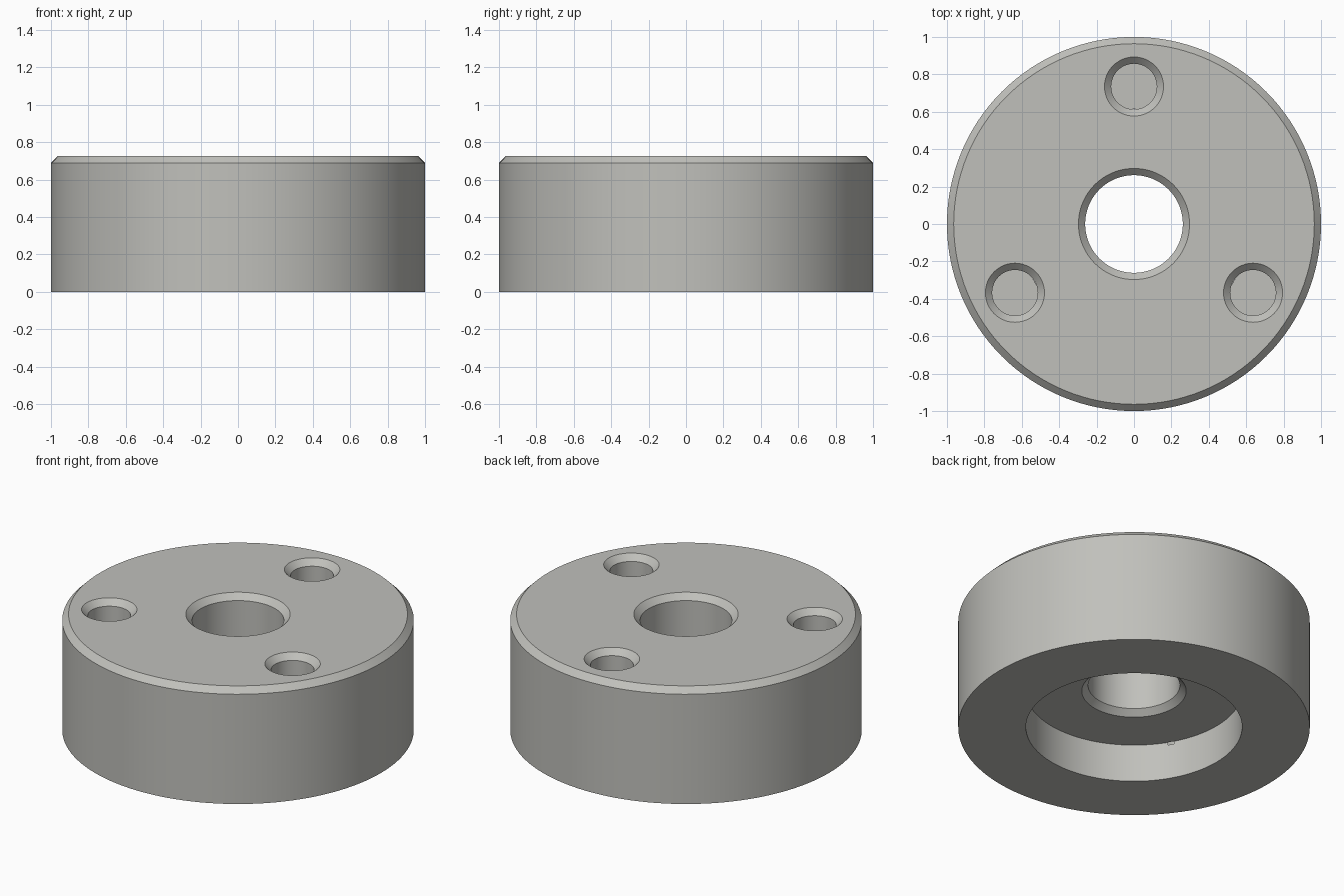
import bpy, bmesh, math

if "Cube" in bpy.data.objects:
    bpy.data.objects.remove(bpy.data.objects["Cube"])

grey = bpy.data.materials.new("light_grey")
grey.diffuse_color = (0.53, 0.53, 0.50, 1)
grey.use_nodes = True
grey.node_tree.nodes["Principled BSDF"].inputs["Base Color"].default_value = grey.diffuse_color


def lathe(name, profile, segments, location=(0, 0, 0)):
    """Spin a closed (radius, z) profile about the z axis."""
    bm = bmesh.new()
    verts = [bm.verts.new((r, 0, z)) for r, z in profile]
    edges = [bm.edges.new((verts[i], verts[(i + 1) % len(verts)]))
             for i in range(len(verts))]
    bmesh.ops.spin(bm, geom=verts + edges, cent=(0, 0, 0), axis=(0, 0, 1),
                   angle=2 * math.pi, steps=segments, use_merge=True)
    bmesh.ops.remove_doubles(bm, verts=bm.verts[:], dist=1e-5)
    bmesh.ops.recalc_face_normals(bm, faces=bm.faces[:])
    mesh = bpy.data.meshes.new(name)
    bm.to_mesh(mesh)
    bm.free()
    mesh.materials.append(grey)
    obj = bpy.data.objects.new(name, mesh)
    obj.location = location
    bpy.context.collection.objects.link(obj)
    return obj


H, C = 0.725, 0.036           # height, chamfer size
BORE, RECESS, CEIL = 0.261, 0.615, 0.237

# Disc with chamfered rim, central bore and underside recess
disc = lathe("flange_disc", [
    (1, 0), (1, H - C), (1 - C, H),
    (BORE + C, H), (BORE, H - C),
    (BORE, CEIL + C), (BORE + C, CEIL),
    (RECESS, CEIL), (RECESS, 0)], 128)

# Three blind holes with chamfered mouths
HOLE, FLOOR, PITCH = 0.122, 0.22, 0.735
cutters = []
for k in range(3):
    a = math.radians(90 + 120 * k)
    cutter = lathe("hole_cutter", [
        (0, FLOOR), (HOLE, FLOOR), (HOLE, H - C),
        (HOLE + C, H), (HOLE + C, H + 0.1), (0, H + 0.1)], 48,
        (PITCH * math.cos(a), PITCH * math.sin(a), 0))
    cutter.hide_render = True
    cutters.append(cutter)
    mod = disc.modifiers.new("bolt_hole", 'BOOLEAN')
    mod.operation = 'DIFFERENCE'
    mod.solver = 'EXACT'
    mod.object = cutter

bpy.ops.object.select_all(action='DESELECT')
disc.select_set(True)
bpy.context.view_layer.objects.active = disc
for mod in list(disc.modifiers):
    bpy.ops.object.modifier_apply(modifier=mod.name)
for cutter in cutters:
    bpy.data.objects.remove(cutter)

# Smooth round walls, crisp chamfer edges
bpy.ops.object.shade_smooth_by_angle(angle=math.radians(30))
